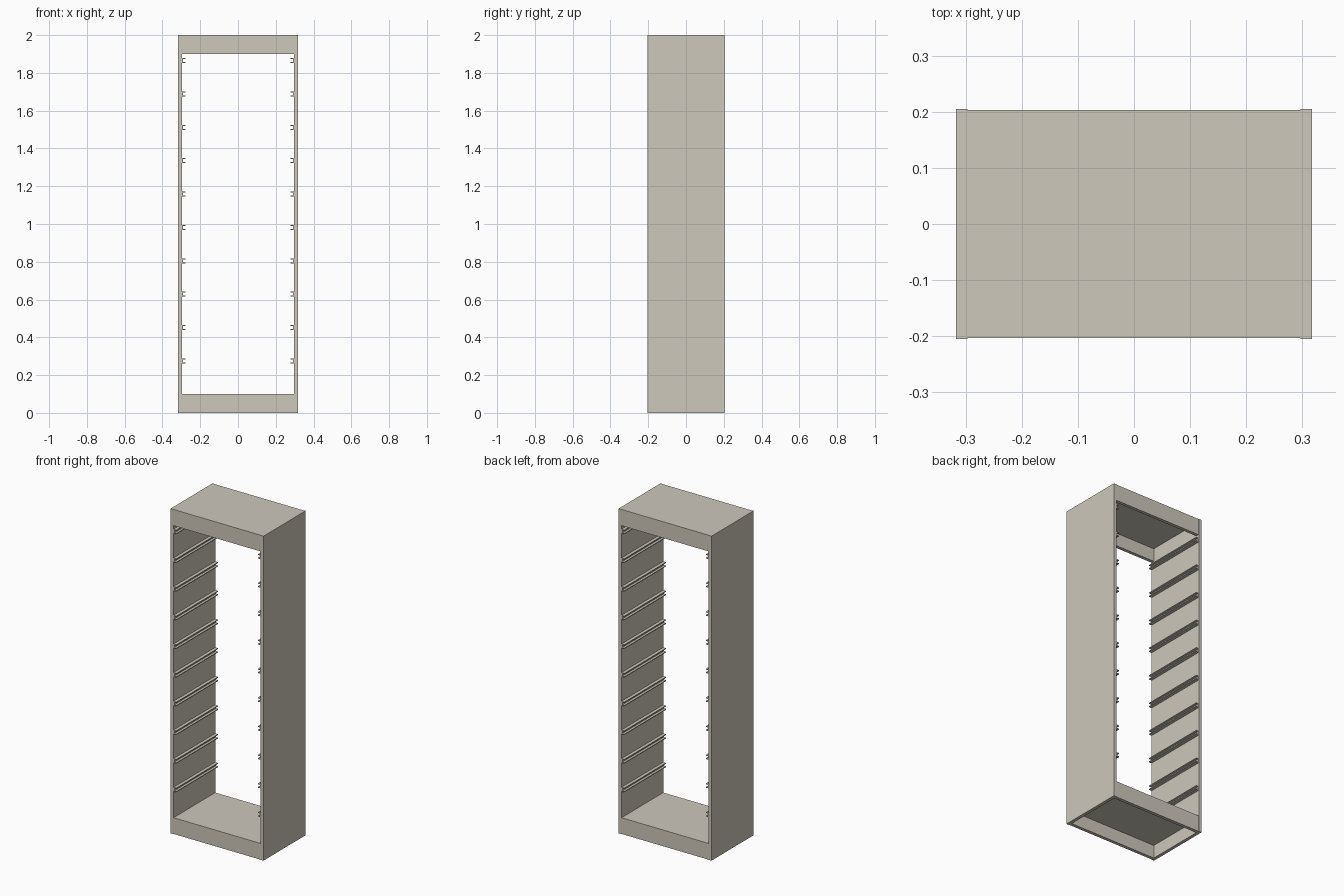
import bpy
import bmesh

cube = bpy.data.objects.get("Cube")
if cube:
    bpy.data.objects.remove(cube, do_unlink=True)

# Overall sizes
HALF_W, HALF_D, HEIGHT = 0.317, 0.205, 2.0
BOARD = 0.02
INNER = HALF_W - BOARD
RAIL_H = 0.1
RAIL_Y = HALF_D - 0.002

# Single painted finish
paint = bpy.data.materials.new("warm_beige")
paint.use_nodes = True
COLOUR = (0.62, 0.58, 0.50, 1.0)
paint.diffuse_color = COLOUR
paint.node_tree.nodes["Principled BSDF"].inputs["Base Color"].default_value = COLOUR


def make_object(name, bm):
    bmesh.ops.recalc_face_normals(bm, faces=bm.faces)
    mesh = bpy.data.meshes.new(name)
    bm.to_mesh(mesh)
    bm.free()
    mesh.materials.append(paint)
    obj = bpy.data.objects.new(name, mesh)
    bpy.context.collection.objects.link(obj)
    return obj


def box(name, low, high):
    bm = bmesh.new()
    bmesh.ops.create_cube(bm, size=1)
    for v in bm.verts:
        v.co = [high[i] if v.co[i] > 0 else low[i] for i in range(3)]
    return make_object(name, bm)


def channel(name, side, z):
    """U-shaped runner along y, open towards the middle of the cabinet."""
    wall, lip, half, thick = INNER, INNER - 0.019, 0.013, 0.005
    profile = [(wall, -half), (lip, -half), (lip, thick - half),
               (wall - thick, thick - half), (wall - thick, half - thick),
               (lip, half - thick), (lip, half), (wall, half)]
    bm = bmesh.new()
    face = bm.faces.new([bm.verts.new((side * x, -RAIL_Y, z + dz)) for x, dz in profile])
    out = bmesh.ops.extrude_face_region(bm, geom=[face])
    verts = [g for g in out["geom"] if isinstance(g, bmesh.types.BMVert)]
    bmesh.ops.translate(bm, verts=verts, vec=(0, 2 * RAIL_Y, 0))
    return make_object(name, bm)


# Side panels and drawer runners
for label, side in (("left", 1), ("right", -1)):
    xs = sorted((side * INNER, side * HALF_W))
    box(label + "_side_panel", (xs[0], -HALF_D, 0), (xs[1], HALF_D, HEIGHT))
    for i in range(10):
        channel(f"{label}_runner_{i + 1}", side, 0.275 + i * 0.1767)

# Front and back rails at the top and bottom
for label, side in (("front", -1), ("back", 1)):
    ys = sorted((side * RAIL_Y, side * (RAIL_Y - BOARD)))
    for level, z in (("bottom", 0), ("top", HEIGHT - RAIL_H)):
        box(f"{label}_{level}_rail", (-INNER, ys[0], z), (INNER, ys[1], z + RAIL_H))

# Boards set between the rails, flush with their upper edges
inner_y = RAIL_Y - BOARD
for name, z in (("floor_board", RAIL_H), ("top_board", HEIGHT)):
    box(name, (-INNER, -inner_y, z - BOARD), (INNER, inner_y, z))
